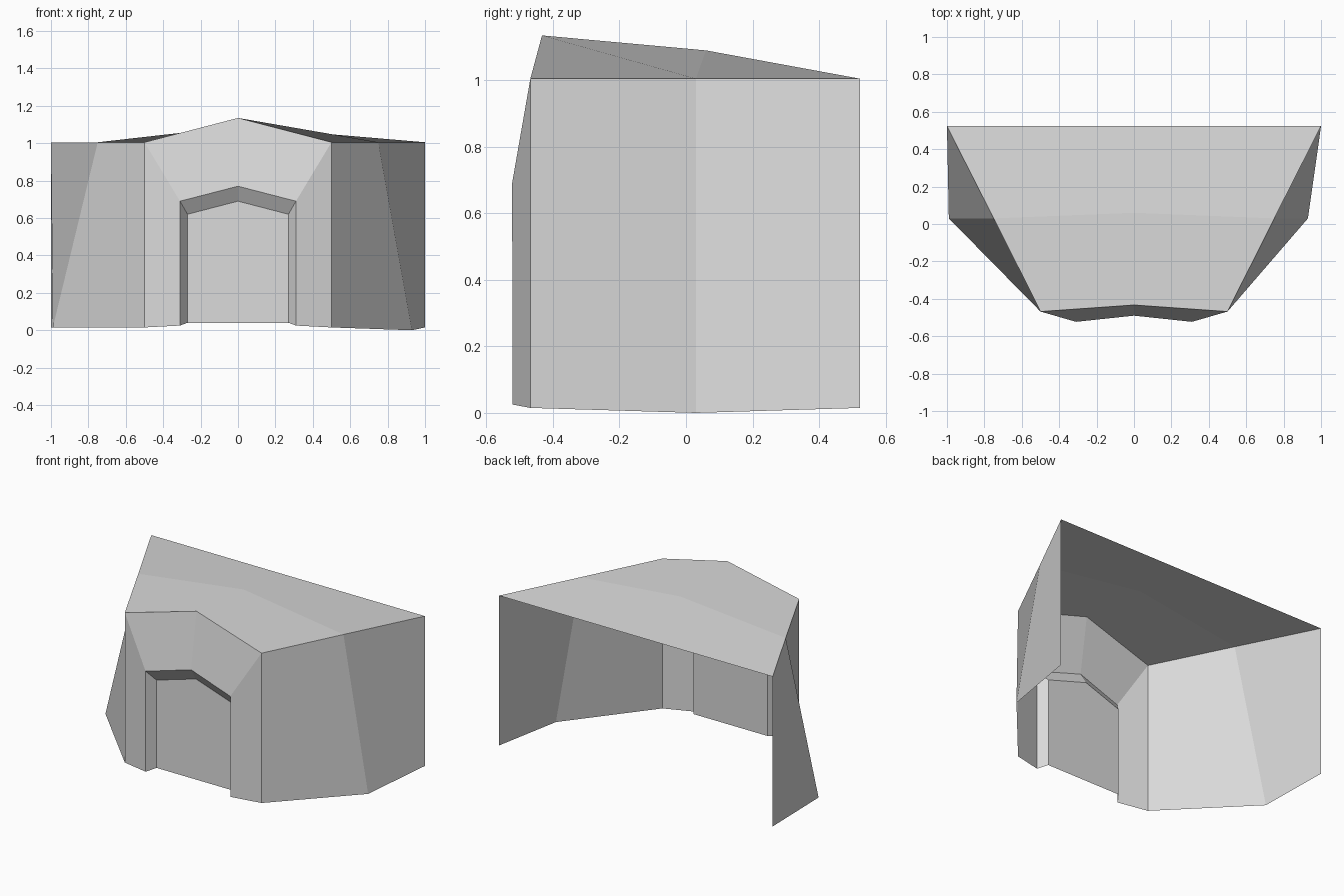
import bpy
import bmesh
from mathutils import Vector

cube = bpy.data.objects.get("Cube")
if cube:
    bpy.data.objects.remove(cube, do_unlink=True)

grey = bpy.data.materials.new("light grey")
grey.use_nodes = True
grey.diffuse_color = (0.7, 0.7, 0.7, 1)
shader = next(n for n in grey.node_tree.nodes if n.type == "BSDF_PRINCIPLED")
shader.inputs["Base Color"].default_value = grey.diffuse_color

INSIDE = Vector((0, 0.3, 0.5))  # faces are turned away from this point


def mirrored(p):
    return (-p[0], p[1], p[2])


def both_sides(faces):
    return faces + [[mirrored(p) for p in f] for f in faces]


def shell(name, faces):
    bm = bmesh.new()
    corners = {p: bm.verts.new(p) for p in dict.fromkeys(p for f in faces for p in f)}
    for f in faces:
        bm.faces.new([corners[p] for p in f])
    bm.normal_update()
    for f in bm.faces:
        if f.normal.dot(f.calc_center_median() - INSIDE) < 0:
            f.normal_flip()
    mesh = bpy.data.meshes.new(name)
    bm.to_mesh(mesh)
    bm.free()
    mesh.materials.append(grey)
    obj = bpy.data.objects.new(name, mesh)
    bpy.context.collection.objects.link(obj)


def wall(name, columns):
    """Panels between neighbouring (foot, top) columns."""
    shell(name, [[a[0], b[0], b[1], a[1]] for a, b in zip(columns, columns[1:])])


# Shared corners, on the +x side
eave, base = 1.005, 0.015
back_top, back_foot = (1, 0.523, eave), (1, 0.523, base)
front_top, front_foot = (0.5, -0.468, eave), (0.5, -0.468, base)
mid_top = (0.75, 0.03, eave)
peak, roof_centre, back_centre = (0, -0.433, 1.135), (0, 0.06, 1.09), (0, 0.523, eave)
m = mirrored

# Side walls, each leaning out at its own middle foot
wall("left_wall", [(back_foot, back_top), ((0.93, 0.03, 0), mid_top), (front_foot, front_top)])
wall("right_wall", [(m(front_foot), m(front_top)), ((-0.99, 0.03, base), m(mid_top)),
                    (m(back_foot), m(back_top))])

# Roof: one front and one back panel meeting on the middle fold
shell("roof", [
    [m(mid_top), m(front_top), peak, front_top, mid_top, roof_centre],
    [m(back_top), m(mid_top), roof_centre, mid_top, back_top, back_centre],
])

# Facade around the doorway
outer_foot, outer_top, outer_apex = (0.31, -0.521, 0.025), (0.31, -0.523, 0.69), (0, -0.49, 0.77)
inner_foot, inner_top, inner_apex = (0.27, -0.465, 0.04), (0.27, -0.465, 0.62), (0, -0.44, 0.69)
shell("facade", both_sides([
    [front_foot, outer_foot, outer_top, front_top],
    [front_top, outer_top, outer_apex, peak],
]))

# Sloped doorway surround and the recessed door
shell("doorway_surround", both_sides([
    [outer_foot, inner_foot, inner_top, outer_top],
    [outer_top, inner_top, inner_apex, outer_apex],
]))
shell("door", [[inner_foot, inner_top, inner_apex, m(inner_top), m(inner_foot)]])
